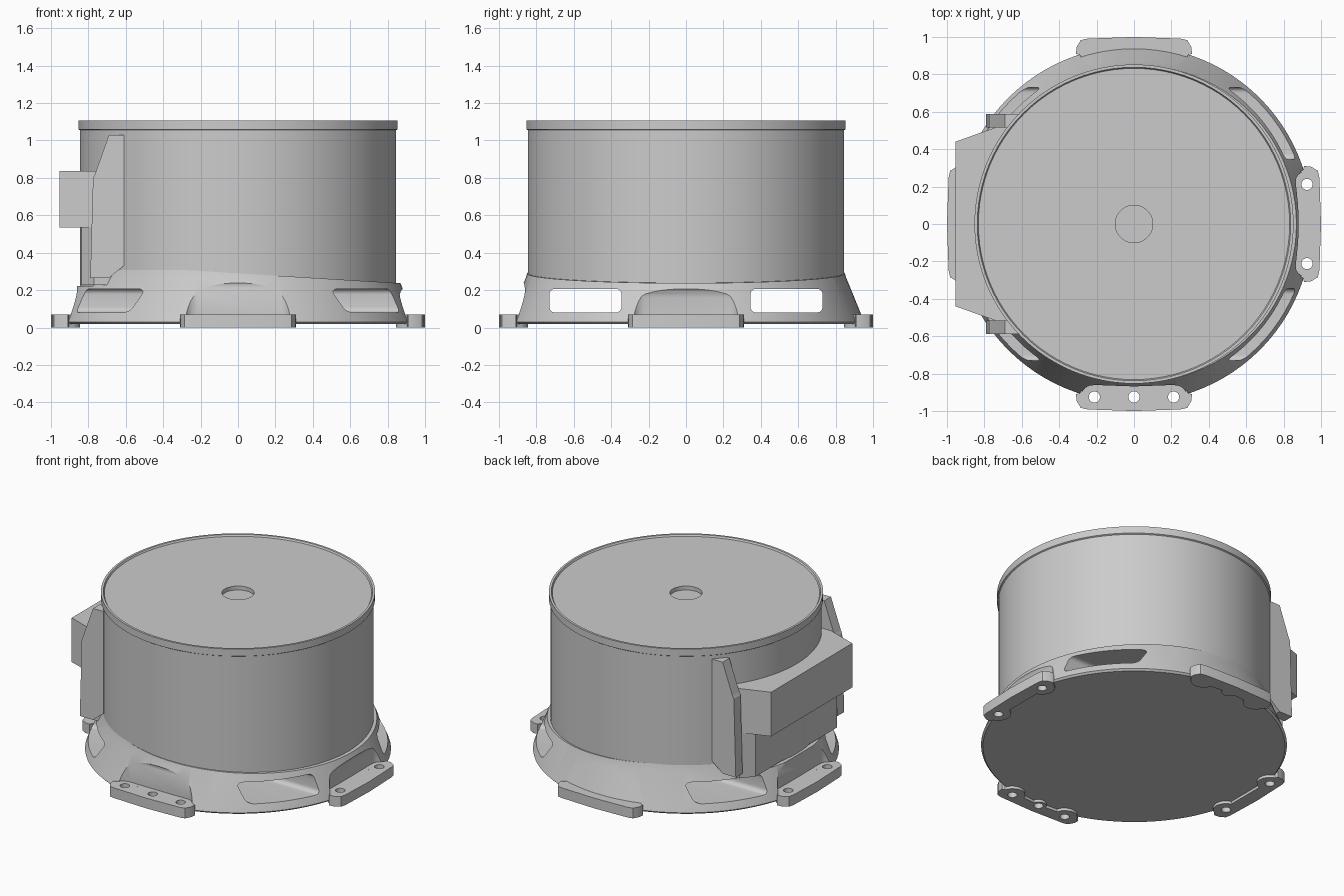
import bpy, bmesh, math
from mathutils import Vector, Matrix

cube = bpy.data.objects.get("Cube")
if cube:
    bpy.data.objects.remove(cube)

grey = bpy.data.materials.new("plain_grey")
grey.use_nodes = True
COLOUR = (0.6, 0.6, 0.6, 1)
grey.diffuse_color = COLOUR
grey.node_tree.nodes["Principled BSDF"].inputs["Base Color"].default_value = COLOUR


def finish(name, bm):
    bmesh.ops.recalc_face_normals(bm, faces=bm.faces[:])
    mesh = bpy.data.meshes.new(name)
    bm.to_mesh(mesh)
    bm.free()
    mesh.materials.append(grey)
    ob = bpy.data.objects.new(name, mesh)
    bpy.context.collection.objects.link(ob)
    return ob


def lathe(profile, steps=96):
    """Spin (radius, height) points about the z axis."""
    bm = bmesh.new()
    verts = [bm.verts.new((r, 0, z)) for r, z in profile]
    edges = [bm.edges.new(p) for p in zip(verts, verts[1:])]
    bmesh.ops.spin(bm, geom=verts + edges, cent=(0, 0, 0), axis=(0, 0, 1),
                   angle=math.tau, steps=steps)
    bmesh.ops.remove_doubles(bm, verts=bm.verts[:], dist=0.0001)
    return bm


def prism(points, low, high, axis="z"):
    """Extrude an outline: (x, y) along z, or (x, z) along y."""
    bm = bmesh.new()
    place = (lambda a, b: (a, b, low)) if axis == "z" else (lambda a, b: (a, low, b))
    face = bm.faces.new([bm.verts.new(place(a, b)) for a, b in points])
    move = bmesh.ops.extrude_face_region(bm, geom=[face])["geom"]
    d = high - low
    bmesh.ops.translate(bm, vec=(0, 0, d) if axis == "z" else (0, d, 0),
                        verts=[v for v in move if isinstance(v, bmesh.types.BMVert)])
    return bm


def box(x0, x1, y0, y1, z0, z1):
    return prism([(x0, y0), (x1, y0), (x1, y1), (x0, y1)], z0, z1)


def round_edges(bm, rule, size):
    bmesh.ops.bevel(bm, geom=[e for e in bm.edges if rule(e)], offset=size,
                    segments=6, profile=0.5, affect="EDGES")
    return bm


def cut(target, bm, keep=False):
    cutter = finish("cutter", bm)
    cutter.hide_render = True
    mod = target.modifiers.new("cut", "BOOLEAN")
    mod.operation, mod.solver, mod.object = "DIFFERENCE", "EXACT", cutter
    bpy.context.view_layer.objects.active = target
    bpy.ops.object.modifier_apply(modifier=mod.name)
    bpy.data.objects.remove(cutter)


def smooth(ob):
    bpy.ops.object.select_all(action="DESELECT")
    ob.select_set(True)
    bpy.context.view_layer.objects.active = ob
    bpy.ops.object.shade_smooth_by_angle(angle=math.radians(30))


def turned(bm, angle):
    bm.transform(Matrix.Rotation(angle, 4, "Z"))
    return bm


def arc(cx, cy, r, start, end, n=8):
    return [(cx + r * math.cos(math.radians(start + (end - start) * i / n)),
             cy + r * math.sin(math.radians(start + (end - start) * i / n)))
            for i in range(n + 1)]


# Drum with lipped lid and shallow centre recess
drum = finish("drum", lathe([(0, 1.07), (0.1, 1.07), (0.1, 1.097), (0.832, 1.097),
                             (0.838, 1.108), (0.853, 1.108), (0.853, 1.06),
                             (0.845, 1.055), (0.845, 0.216), (0, 0.216)]))
smooth(drum)

# Conical base with a sloping top
bm = lathe([(0, 0.018), (0.94, 0.018), (0.952, 0.03), (0.945, 0.05),
            (0.855, 0.27), (0.815, 0.42), (0, 0.42)])
cutting = bmesh.ops.bisect_plane(bm, geom=bm.verts[:] + bm.edges[:] + bm.faces[:],
                                 plane_co=Vector((0, 0, 0.29)),
                                 plane_no=Vector((0.061, 0, 1)), clear_outer=True)
rim = [e for e in cutting["geom_cut"] if isinstance(e, bmesh.types.BMEdge)]
bmesh.ops.holes_fill(bm, edges=rim, sides=0)
base = finish("base", bm)

# Step in the base under the side housing
cut(base, prism([(-1.2, 0.222), (-0.775, 0.222), (-0.75, 0.262), (-0.69, 0.265),
                 (-0.62, 0.335), (-0.62, 0.6), (-1.2, 0.6)], -1.1, 1.1, "y"))

# Rounded tunnels running across the base
for side in (-1, 1):
    ys = sorted((0.345 * side, 0.73 * side))
    along_x = lambda e: abs(e.verts[0].co.x - e.verts[1].co.x) > 1
    cut(base, round_edges(box(-1.3, 1.3, *ys, 0.08, 0.207), along_x, 0.03))

# Four mounting feet, each in a rounded pocket
for name, quarter, top, holes in (("front_foot", 0, 0.282, (-0.212, 0, 0.212)),
                                  ("left_foot", 1, 0.23, (-0.212, 0.212)),
                                  ("back_foot", 2, 0.282, (-0.212, 0, 0.212)),
                                  ("right_foot", 3, 0.31, (-0.212, 0.212))):
    angle = quarter * math.pi / 2
    inner_edge = lambda e: (max(v.co.z for v in e.verts) > 0.1
                            and max(v.co.y for v in e.verts) > -1)
    pocket = box(-0.288, 0.288, -1.3, -0.862, 0.069, top)
    cut(base, turned(round_edges(pocket, inner_edge, 0.07), angle))

    # Outline with a rounded lobe around each hole
    outline = [(-0.31, -0.91), (-0.307, -0.945), (-0.285, -0.983), (-0.25, -0.991),
               (0, -1), (0.25, -0.991), (0.285, -0.983), (0.307, -0.945), (0.31, -0.91)]
    for x in reversed(holes):
        r = 0.05 if x == 0 else 0.08
        outline += arc(x, -0.925, r, 15, 165)
    foot = finish(name, turned(prism(outline, 0, 0.07), angle))
    for x in holes:
        for part in (foot, base):
            hole = prism(arc(x, -0.925, 0.03, 0, 345, 23), -0.1, 0.12)
            cut(part, turned(hole, angle))
    smooth(foot)
smooth(base)

# Side housing: projecting upper box and stepped lower box
finish("housing_upper", prism([(-0.955, -0.44), (-0.73, -0.52), (-0.65, -0.52),
                               (-0.65, 0.52), (-0.73, 0.52), (-0.955, 0.44)], 0.535, 0.838))
finish("housing_lower", prism([(-0.838, -0.44), (-0.77, -0.52), (-0.65, -0.52),
                               (-0.65, 0.52), (-0.77, 0.52), (-0.838, 0.44)], 0.228, 0.536))

# Bracket plates on both sides of the housing
for name, side in (("front_bracket", -1), ("back_bracket", 1)):
    ys = sorted((0.515 * side, 0.588 * side))
    finish(name, prism([(-0.61, 1.03), (-0.69, 1.03), (-0.765, 0.82), (-0.775, 0.8),
                        (-0.79, 0.265), (-0.69, 0.265), (-0.61, 0.33)], *ys, "y"))
